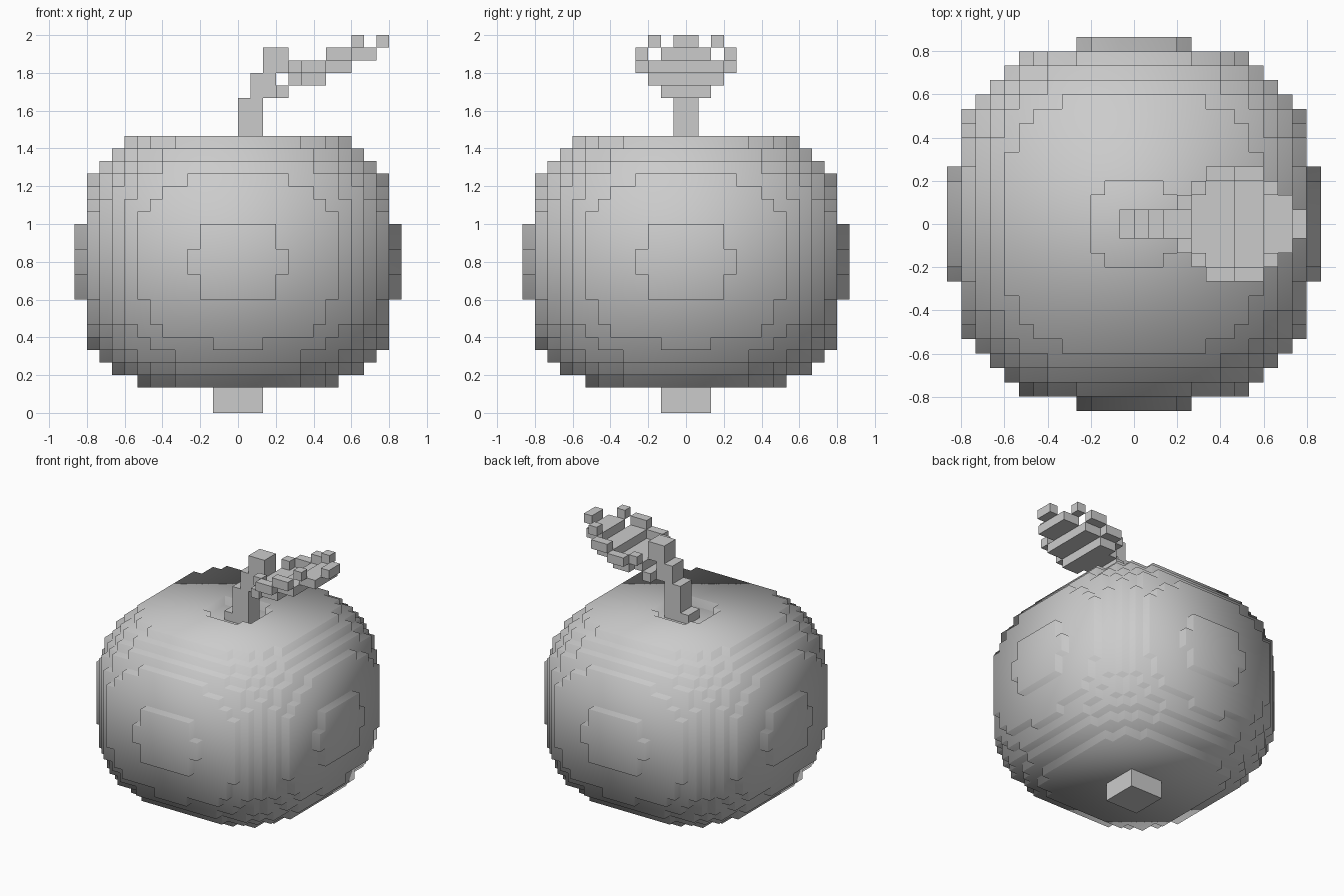
import bpy
import bmesh
from mathutils import Vector

if "Cube" in bpy.data.objects:
    bpy.data.objects.remove(bpy.data.objects["Cube"])

U = 1 / 15          # edge length of one block
CORE = 12.2         # height of the fruit's widest layer, in blocks

grey = bpy.data.materials.new("plain_grey")
grey.use_nodes = True
grey.diffuse_color = (0.6, 0.6, 0.6, 1)
grey.node_tree.nodes["Principled BSDF"].inputs["Base Color"].default_value = (0.6, 0.6, 0.6, 1)


def block_shell(name, cells):
    """Outer skin of a set of unit blocks, scaled to world size."""
    bm = bmesh.new()
    corners = {}

    def vert(p):
        key = tuple(p)
        if key not in corners:
            corners[key] = bm.verts.new([c * U for c in p])
        return corners[key]

    for cell in cells:
        for axis in range(3):
            for side in (0, 1):
                near = list(cell)
                near[axis] += 2 * side - 1
                if tuple(near) in cells:
                    continue
                ring = []
                for a, b in ((0, 0), (1, 0), (1, 1), (0, 1)):
                    p = list(cell)
                    p[axis] += side
                    p[(axis + 1) % 3] += a
                    p[(axis + 2) % 3] += b
                    ring.append(vert(p))
                bm.faces.new(ring if side else ring[::-1])
    mesh = bpy.data.meshes.new(name)
    bm.to_mesh(mesh)
    bm.free()
    mesh.materials.append(grey)
    obj = bpy.data.objects.new(name, mesh)
    bpy.context.collection.objects.link(obj)
    return obj


def box(x, y, z):
    return {(i, j, k) for i in range(*x) for j in range(*y) for k in range(*z)}


def in_fruit(i, j, k):
    """Rounded-cube solid, with a shallow hollow on top for the stem."""
    x, y, z = abs(i + .5), abs(j + .5), abs(k + .5 - CORE)
    hollow = k == 21 and max(x, y) < 3 and x + y < 5
    return x**3 + y**3 + 1.55 * z**3 < 1999.3 and not hollow


# Fruit body, with rounded normals over the stepped blocks
fruit = block_shell("fruit_body", {c for c in box((-13, 13), (-13, 13), (2, 22)) if in_fruit(*c)})
mesh = fruit.data
mesh.shade_smooth()
normals = []
for face in mesh.polygons:
    for v in face.vertices:
        x, y, z = mesh.vertices[v].co
        round_normal = Vector((x, y, 1.15 * (z - CORE * U))).normalized()
        normals.append((round_normal + 0.15 * face.normal).normalized())
mesh.normals_split_custom_set(normals)

# Stub under the fruit
block_shell("bottom_stub", box((-2, 2), (-2, 2), (0, 2)))

# Stem leaning to one side in steps
stem = box((-1, 1), (-1, 1), (21, 22))
for step, (low, high) in enumerate(((21, 25), (25, 27), (27, 29))):
    stem |= box((step, step + 2), (-1, 1), (low, high))
block_shell("stem", stem)

# Cupped leaf: column start, end, half width, base layer, half width of the raised rim
leaf = set()
for start, end, flat, layer, rim in ((3, 4, 2, 25, 2), (4, 5, 2, 26, 3), (5, 7, 3, 26, 4),
                                     (7, 9, 3, 27, 4), (9, 10, 2, 28, 3), (10, 11, 2, 28, 2),
                                     (11, 12, 0, 28, 1)):
    leaf |= box((start, end), (-flat, flat), (layer, layer + 1))
    leaf |= {c for c in box((start, end), (-rim, rim), (layer + 1, layer + 2))
             if abs(c[1] + .5) > flat}
block_shell("leaf", leaf)
